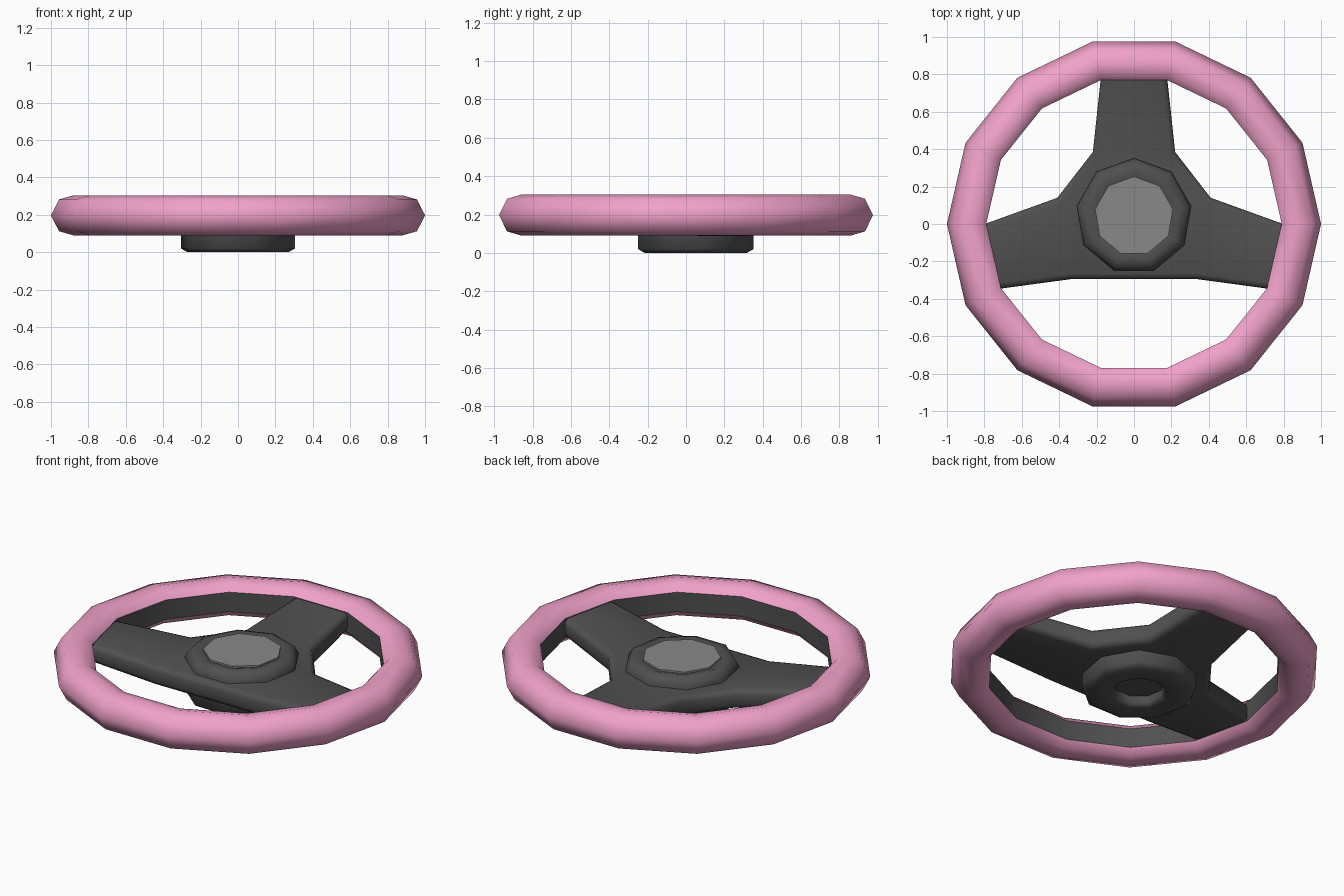
import bpy, bmesh, math

if "Cube" in bpy.data.objects:
    bpy.data.objects.remove(bpy.data.objects["Cube"])

def material(name, col):
    m = bpy.data.materials.new(name)
    m.diffuse_color = (*col, 1)
    m.use_nodes = True
    m.node_tree.nodes["Principled BSDF"].inputs["Base Color"].default_value = m.diffuse_color
    return m

pink = material("pink", (0.88, 0.36, 0.59))
dark = material("dark_grey", (0.08, 0.08, 0.08))
light = material("mid_grey", (0.25, 0.25, 0.25))

def finish(bm, name, mat, angle):
    bmesh.ops.remove_doubles(bm, verts=bm.verts, dist=1e-5)
    me = bpy.data.meshes.new(name)
    bm.to_mesh(me)
    bm.free()
    ob = bpy.data.objects.new(name, me)
    bpy.context.collection.objects.link(ob)
    me.materials.append(mat)
    bpy.ops.object.select_all(action='DESELECT')
    ob.select_set(True)
    bpy.context.view_layer.objects.active = ob
    bpy.ops.object.shade_smooth_by_angle(angle=math.radians(angle))
    return ob

def lathe(name, profile, n, mat, cy=0.0, start=0.0, angle=60):
    """Revolve (radius, z) points, listed counter-clockwise, in n segments."""
    bm = bmesh.new()
    rings = []
    for i in range(n):
        a = start + 2 * math.pi * i / n
        rings.append([bm.verts.new((r * math.cos(a), cy + r * math.sin(a), z)) for r, z in profile])
    for i in range(n):
        p, q = rings[i], rings[(i + 1) % n]
        for k in range(len(profile) - 1):
            bm.faces.new((p[k], q[k], q[k + 1], p[k + 1]))
    bmesh.ops.dissolve_degenerate(bm, edges=bm.edges, dist=1e-5)
    return finish(bm, name, mat, angle)

# Rim: pink grip wrapped round a dark inner band
R = 0.79
lathe("rim_grip", [(R, 0.14), (0.82, 0.105), (0.88, 0.09), (0.957, 0.112), (1.0, 0.197),
                   (0.957, 0.282), (0.88, 0.304), (0.82, 0.289), (R, 0.255)], 14, pink, angle=70)
lathe("rim_inner_band", [(R, 0.255), (R, 0.14)], 14, dark)

# Hub: nine-sided boss with a blind socket underneath, and a flat centre cap
HY, H0 = 0.042, math.pi / 2
lathe("hub", [(0.0, 0.06), (0.14, 0.06), (0.14, 0.015), (0.16, 0.0), (0.275, 0.0), (0.31, 0.02),
              (0.31, 0.215), (0.29, 0.25), (0.25, 0.265), (0.2, 0.25)], 9, dark, HY, H0)
lathe("hub_cap", [(0.212, 0.235), (0.212, 0.264), (0.0, 0.264)], 9, light, HY, H0, 30)

# Spokes: three arms flaring from a central body to single rim segments
def rim_pt(k):
    a = 2 * math.pi * k / 14
    return ((R + 0.008) * math.cos(a), (R + 0.008) * math.sin(a))

body = [(0.34, -0.295), (0.41, 0.14), (0.22, 0.385), (-0.22, 0.385), (-0.41, 0.14), (-0.34, -0.295)]
tips = {0: (rim_pt(-1), rim_pt(0)), 2: (rim_pt(3), rim_pt(4)), 4: (rim_pt(7), rim_pt(8))}

bm = bmesh.new()
def layer(zb, zt, flip):
    b = [bm.verts.new((x, y, zb)) for x, y in body]
    faces = [b]
    outline = []
    for i in range(6):
        outline.append(b[i])
        if i in tips:
            t = [bm.verts.new((x, y, zt)) for x, y in tips[i]]
            faces.append([b[i], t[0], t[1], b[i + 1]])
            outline += t
    for f in faces:
        bm.faces.new(f[::-1] if flip else f)
    return outline

top = layer(0.205, 0.252, False)
low = layer(0.09, 0.142, True)
n = len(top)
edges = []
for i in range(n):
    j = (i + 1) % n
    f = bm.faces.new((low[i], low[j], top[j], top[i]))
    # round the long edges, not the tips that meet the rim
    if not (abs(top[i].co.z - 0.252) < 1e-4 and abs(top[j].co.z - 0.252) < 1e-4):
        edges += [e for e in f.edges if abs(e.verts[0].co.z - e.verts[1].co.z) < 0.06
                  and (e.verts[0].co.xy - e.verts[1].co.xy).length > 0.01]
bmesh.ops.bevel(bm, geom=edges, offset=0.03, segments=2, profile=0.5, affect='EDGES')
finish(bm, "spokes", dark, 50)
